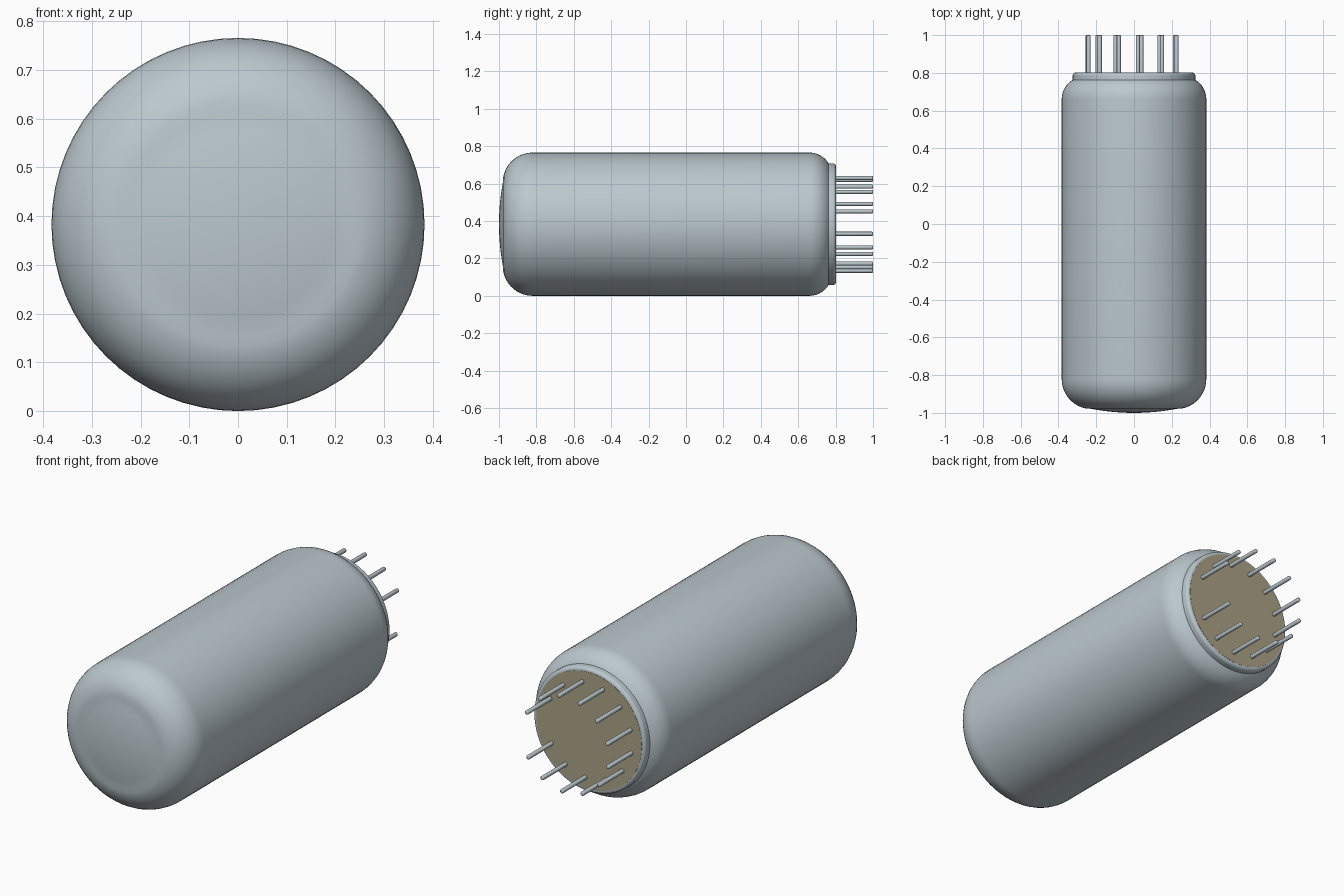
import bpy, bmesh
from math import sin, cos, radians, tau, pi
from mathutils import Vector

RADIUS = 0.383

cube = bpy.data.objects.get("Cube")
if cube:
    bpy.data.objects.remove(cube, do_unlink=True)


def material(name, rgb):
    m = bpy.data.materials.new(name)
    m.use_nodes = True
    m.diffuse_color = (*rgb, 1)
    m.node_tree.nodes["Principled BSDF"].inputs["Base Color"].default_value = (*rgb, 1)
    return m


def arc(centre_r, centre_y, size, start, end, steps=10):
    """Points (radius, y) along a fillet; angle 0 is outward, 90 is +y."""
    angles = [radians(start + (end - start) * i / steps) for i in range(steps + 1)]
    return [(centre_r + size * cos(a), centre_y + size * sin(a)) for a in angles]


def lathe(name, profile, mat, sides, x=0, z=RADIUS):
    """Turn a (radius, y) profile, running front to back, around a y axis."""
    bm = bmesh.new()
    verts = [bm.verts.new((r, y, 0)) for r, y in profile]
    edges = [bm.edges.new(pair) for pair in zip(verts, verts[1:])]
    bmesh.ops.spin(bm, geom=verts + edges, cent=(0, 0, 0), axis=(0, 1, 0),
                   angle=tau, steps=sides, use_duplicate=False)
    bmesh.ops.remove_doubles(bm, verts=bm.verts, dist=0.0002)
    bmesh.ops.recalc_face_normals(bm, faces=bm.faces)
    mesh = bpy.data.meshes.new(name)
    bm.to_mesh(mesh)
    bm.free()
    mesh.materials.append(mat)
    obj = bpy.data.objects.new(name, mesh)
    obj.location = (x, 0, z)
    bpy.context.collection.objects.link(obj)
    bpy.ops.object.select_all(action='DESELECT')
    obj.select_set(True)
    bpy.context.view_layer.objects.active = obj
    bpy.ops.object.shade_smooth_by_angle(angle=radians(40))
    return obj


steel = material("grey_steel", (0.50, 0.58, 0.62))
tan = material("tan_base", (0.41, 0.36, 0.24))

# Envelope: shallow domed front, rounded shoulders, straight barrel
dome = [(0.23 * i / 6, -1 + 0.022 * (i / 6) ** 2) for i in range(7)]
front_shoulder = arc(RADIUS - 0.16, -0.82, 0.16, -80, 0)
back_shoulder = arc(RADIUS - 0.12, 0.66, 0.12, 0, 90)
lathe("tube_body", dome + front_shoulder + back_shoulder + [(0, 0.78)], steel, 64)

# Rim around the base with a rounded outer edge
rim_edge = arc(0.308, 0.785, 0.017, 0, 90, 5)
lathe("base_rim", [(0.29, 0.755), (0.325, 0.755)] + rim_edge + [(0.29, 0.802)], steel, 64)

# Base plate that carries the pins
lathe("base_plate", [(0, 0.77), (0.306, 0.77), (0.306, 0.803), (0, 0.803)], tan, 64)

# Ring of thirteen pin places, with the place beside +x left empty
pin_profile = [(0, 0.78), (0.011, 0.78)] + arc(0.006, 0.995, 0.005, 0, 90, 3) + [(0, 1)]
for i in range(1, 13):
    a = radians(-2) + tau * i / 13
    lathe(f"pin_{i}", pin_profile, steel, 12, 0.25 * cos(a), RADIUS + 0.25 * sin(a))
